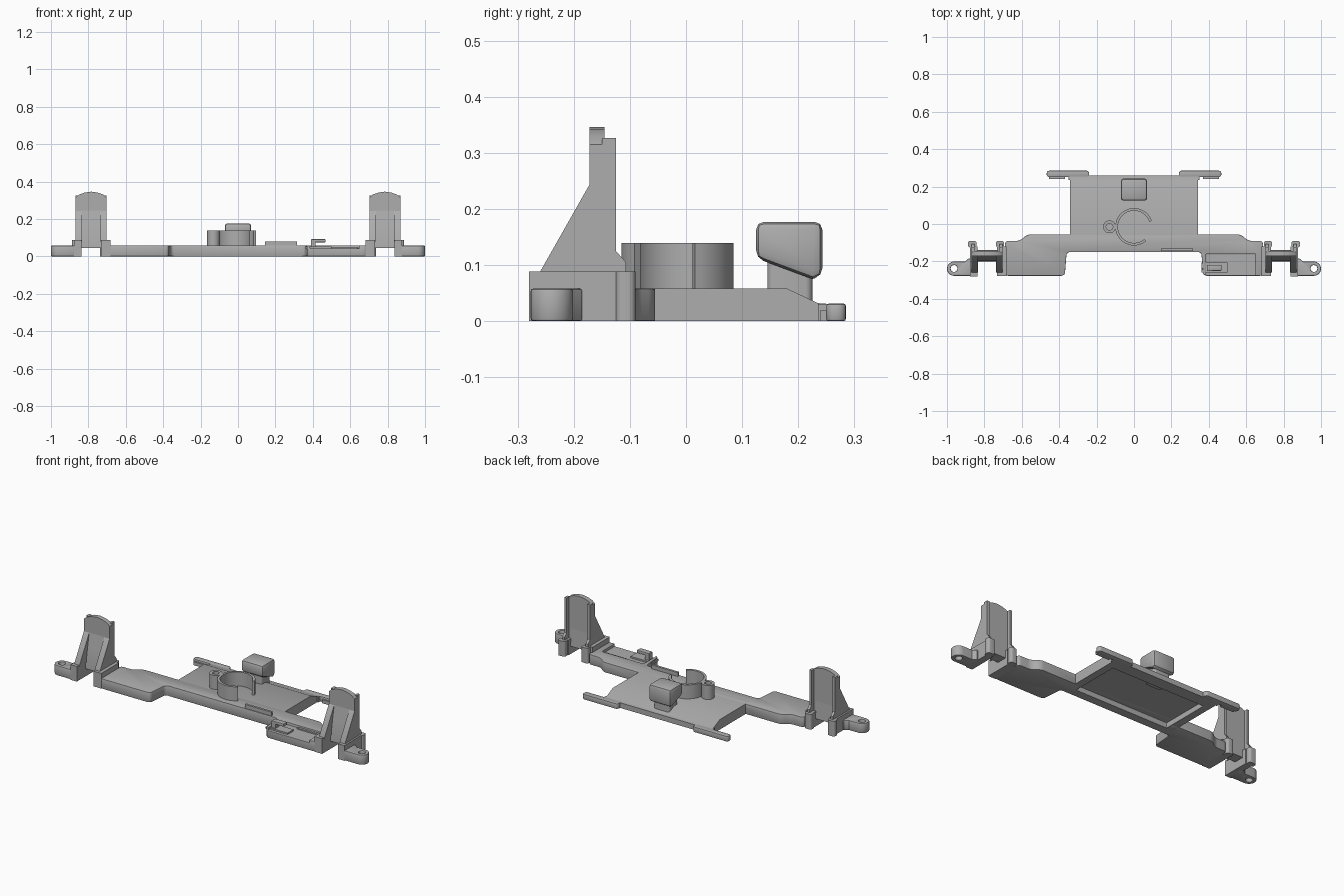
import bpy, bmesh
from math import cos, sin, radians

cube = bpy.data.objects.get("Cube")
if cube:
    bpy.data.objects.remove(cube, do_unlink=True)

grey = bpy.data.materials.new("plain grey")
grey.use_nodes = True
grey.diffuse_color = (0.42, 0.42, 0.42, 1)
grey.node_tree.nodes["Principled BSDF"].inputs["Base Color"].default_value = (0.42, 0.42, 0.42, 1)


def prism(name, pts, lo, hi, axis="Z", corner=0, bevel=0, mirror=False, cutters=()):
    """Extrude an outline along an axis, with optional round corners, cuts and bevel."""
    place = {"X": lambda a, b, h: (h, a, b),
             "Y": lambda a, b, h: (a, h, b),
             "Z": lambda a, b, h: (a, b, h)}[axis]
    bm = bmesh.new()
    bm.faces.new([bm.verts.new(place(a, b, lo)) for a, b in pts])
    if corner:
        bmesh.ops.bevel(bm, geom=bm.verts[:], offset=corner, segments=4,
                        profile=0.5, affect="VERTICES")
    ext = bmesh.ops.extrude_face_region(bm, geom=bm.faces[:])
    moved = [v for v in ext["geom"] if isinstance(v, bmesh.types.BMVert)]
    bmesh.ops.translate(bm, verts=moved, vec=place(0, 0, hi - lo))
    bmesh.ops.recalc_face_normals(bm, faces=bm.faces[:])
    mesh = bpy.data.meshes.new(name)
    bm.to_mesh(mesh)
    bm.free()
    mesh.materials.append(grey)
    ob = bpy.data.objects.new(name, mesh)
    bpy.context.collection.objects.link(ob)
    for c in cutters:
        m = ob.modifiers.new("cut", "BOOLEAN")
        m.operation, m.object, m.solver = "DIFFERENCE", c, "EXACT"
    if bevel:
        m = ob.modifiers.new("bevel", "BEVEL")
        m.width, m.segments, m.limit_method = bevel, 2, "ANGLE"
        m.angle_limit = radians(50)
    if mirror:
        ob.modifiers.new("mirror", "MIRROR")
    bpy.ops.object.select_all(action="DESELECT")
    ob.select_set(True)
    bpy.context.view_layer.objects.active = ob
    for m in list(ob.modifiers):
        bpy.ops.object.modifier_apply(modifier=m.name)
    bpy.ops.object.shade_smooth_by_angle(angle=radians(30))
    return ob


def rect(x0, x1, y0, y1):
    return [(x0, y0), (x1, y0), (x1, y1), (x0, y1)]


def arc(cx, cy, r, start, end, n):
    step = radians(end - start) / n
    return [(cx + r * cos(radians(start) + i * step),
             cy + r * sin(radians(start) + i * step)) for i in range(n + 1)]


TOP = 0.058

# Cutters: underside recess, lowered shelf, ear hole
recess = prism("recess_cutter", rect(-0.3, 0.3, -0.1, 0.19), -0.05, 0.03)
shelf = prism("shelf_cutter", rect(0.385, 0.65, -0.4, -0.16), 0.043, 0.2)
hole = prism("hole_cutter", arc(0.962, -0.238, 0.018, 0, 345, 23), -0.1, 0.2)

# Base plate: cross strip with two wings
half = [(0.36, -0.15), (0.37, -0.277), (0.69, -0.277), (0.69, -0.09),
        (0.61, -0.09), (0.57, -0.055)]
outline = half + [(-x, y) for x, y in reversed(half)]
prism("base_plate", outline, 0, TOP, corner=0.018, bevel=0.007, cutters=(recess, shelf))

# Centre panel with sloping rear edge
prism("centre_panel", [(-0.149, 0), (0.26, 0), (0.26, 0.03), (0.235, 0.032),
                       (0.18, TOP), (-0.149, TOP)],
      -0.343, 0.343, "X", cutters=(recess,))

# Rear rails and their small lower lips
prism("rear_rail", rect(0.24, 0.467, 0.25, 0.285), 0, 0.031, corner=0.014, bevel=0.004, mirror=True)
prism("rail_lip", rect(0.37, 0.455, 0.24, 0.256), 0, 0.02, mirror=True)
prism("rail_bridge", rect(0.24, 0.35, 0.235, 0.268), 0, 0.03, mirror=True)

# Open ring with a small tube beside it
ring = arc(0, -0.015, 0.1, 18, 310, 40) + arc(0, -0.015, 0.086, 310, 18, 40)
prism("open_ring", ring, 0.04, 0.139)
bore = prism("bore_cutter", arc(-0.131, -0.015, 0.018, 0, 345, 23), TOP, 0.3)
prism("small_tube", arc(-0.131, -0.015, 0.034, 0, 345, 23), 0.04, 0.139, cutters=(bore,))

# Rear knob on a stem
prism("knob_stem", rect(-0.05, 0.05, 0.145, 0.225), 0.02, 0.11, corner=0.012)
prism("knob", [(0.125, 0.112), (0.225, 0.075), (0.243, 0.08), (0.243, 0.177), (0.125, 0.177)],
      -0.07, 0.07, "X", bevel=0.014)

# Front strip and shelf clip
prism("front_strip", rect(0.145, 0.315, -0.145, -0.132), 0.04, 0.08)
prism("clip_post", rect(0.39, 0.415, -0.25, -0.218), 0.03, 0.09)
prism("clip_arm", rect(0.39, 0.468, -0.25, -0.218), 0.075, 0.092, bevel=0.003)
prism("clip_foot", rect(0.36, 0.5, -0.26, -0.205), 0.04, 0.052)
prism("shelf_rib", rect(0.5, 0.64, -0.175, -0.162), 0.03, 0.05)

# Upright posts: arched wall, rear lips, gussets, curved front and base walls
arch = [(0.703, 0.045), (0.868, 0.045), (0.868, 0.315), (0.85, 0.33), (0.82, 0.341),
        (0.785, 0.346), (0.75, 0.341), (0.72, 0.33), (0.703, 0.315)]
prism("post_wall", arch, -0.172, -0.145, "Y", mirror=True)
prism("post_front_curve", [(-0.2, 0.045), (-0.197, 0.1), (-0.187, 0.16), (-0.178, 0.21),
                           (-0.171, 0.25), (-0.15, 0.25), (-0.14, 0.045)],
      0.73, 0.84, "X", mirror=True)
for side, x0, x1, lip0, lip1 in (("inner", 0.703, 0.737, 0.703, 0.718),
                                 ("outer", 0.834, 0.868, 0.853, 0.868)):
    prism(side + "_post_lip", [(-0.15, 0.04), (-0.107, 0.04), (-0.107, 0.105), (-0.125, 0.125),
                               (-0.125, 0.326), (-0.15, 0.326)], lip0, lip1, "X", mirror=True)
    prism(side + "_gusset", [(-0.26, 0.08), (-0.26, 0.088), (-0.171, 0.245), (-0.15, 0.245),
                             (-0.15, 0.08)], x0, x1, "X", mirror=True)
prism("inner_base_wall", rect(0.683, 0.733, -0.277, -0.12), 0, 0.088, mirror=True)
prism("outer_base_wall", rect(0.838, 0.878, -0.28, -0.12), 0, 0.088, mirror=True)
prism("inner_hook", rect(0.695, 0.738, -0.125, -0.09), 0, 0.088, corner=0.012, mirror=True)
prism("outer_hook", rect(0.842, 0.888, -0.125, -0.09), 0, 0.088, corner=0.012, mirror=True)

# Screw ears with rounded ends
ear = [(0.86, -0.277)] + arc(0.962, -0.239, 0.038, -90, 90, 14) + [(0.905, -0.201), (0.885, -0.185), (0.86, -0.185)]
prism("screw_ear", ear, 0, TOP, bevel=0.005, mirror=True, cutters=(hole,))

for c in (recess, shelf, hole, bore):
    bpy.data.objects.remove(c, do_unlink=True)
